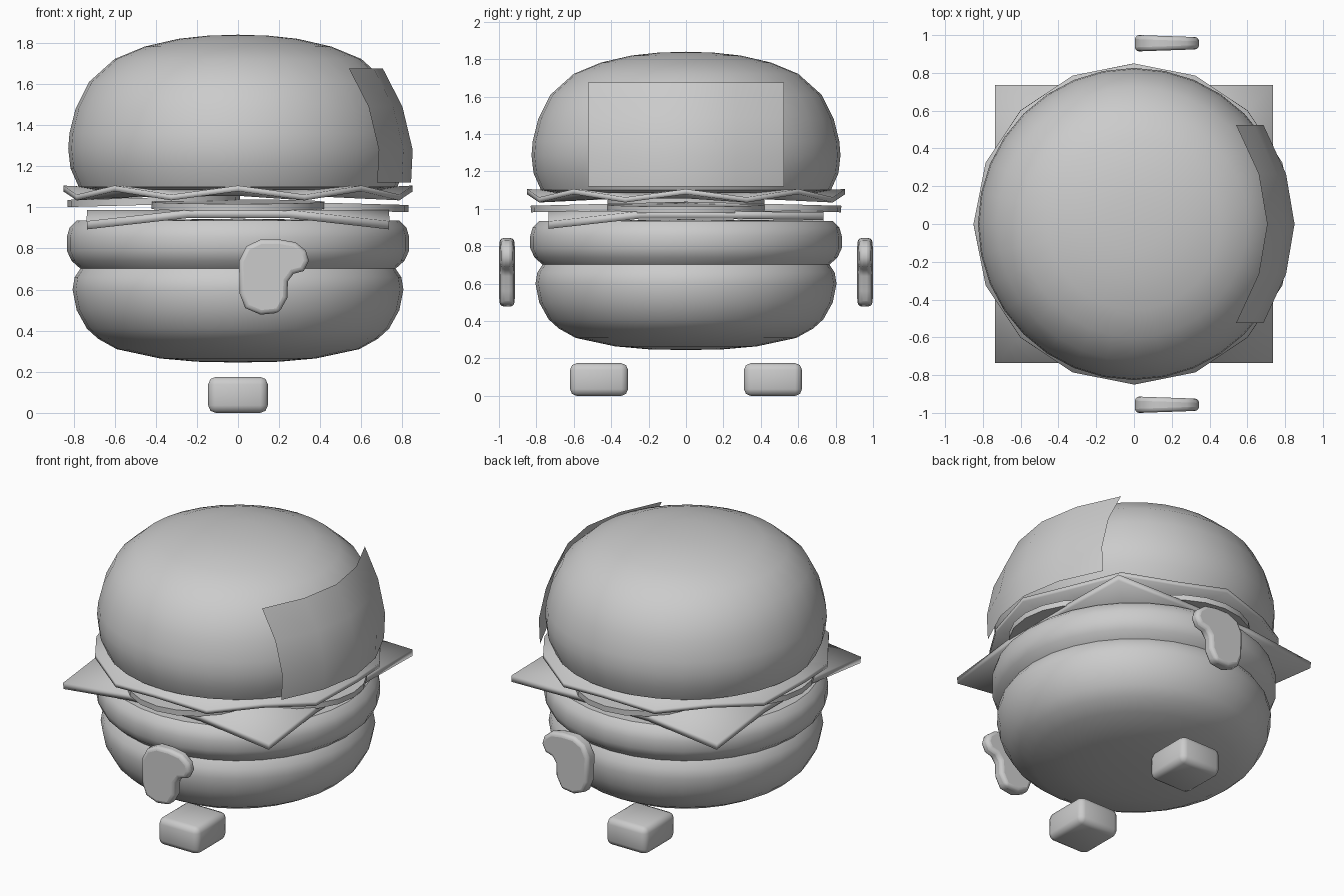
import bpy, bmesh, math
from mathutils import Matrix

if "Cube" in bpy.data.objects:
    bpy.data.objects.remove(bpy.data.objects["Cube"])


def finish(name, bm, angle=40):
    bmesh.ops.recalc_face_normals(bm, faces=bm.faces)
    me = bpy.data.meshes.new(name)
    bm.to_mesh(me)
    bm.free()
    ob = bpy.data.objects.new(name, me)
    bpy.context.collection.objects.link(ob)
    bpy.ops.object.select_all(action='DESELECT')
    bpy.context.view_layer.objects.active = ob
    ob.select_set(True)
    bpy.ops.object.shade_smooth_by_angle(angle=math.radians(angle))
    return ob


def lathe(name, profile, segments=32):
    bm = bmesh.new()
    vs = [bm.verts.new((r, 0, z)) for r, z in profile]
    es = [bm.edges.new(p) for p in zip(vs, vs[1:])]
    bmesh.ops.spin(bm, geom=vs + es, axis=(0, 0, 1), cent=(0, 0, 0),
                   steps=segments, angle=2 * math.pi)
    bmesh.ops.remove_doubles(bm, verts=bm.verts, dist=0.0005)
    return finish(name, bm)


def grid(name, rows, thickness=0):
    bm = bmesh.new()
    vs = [[bm.verts.new(p) for p in row] for row in rows]
    for a, b in zip(vs, vs[1:]):
        for i in range(len(a) - 1):
            bm.faces.new((a[i], a[i + 1], b[i + 1], b[i]))
    ob = finish(name, bm)
    if thickness:
        m = ob.modifiers.new("thickness", 'SOLIDIFY')
        m.thickness, m.offset = thickness, 0
    return ob


def bevel(ob, width, segments=2):
    m = ob.modifiers.new("rounding", 'BEVEL')
    m.width, m.segments, m.limit_method = width, segments, 'ANGLE'
    m.angle_limit = math.radians(50)


# Buns and patty
lathe("top_bun", [(0, 1.84), (.15, 1.835), (.29, 1.82), (.455, 1.782), (.60, 1.722),
                  (.725, 1.61), (.79, 1.48), (.82, 1.36), (.826, 1.285), (.815, 1.19),
                  (.775, 1.10), (.70, 1.085), (0, 1.085)])
lathe("bottom_bun", [(0, .245), (.2, .249), (.38, .265), (.59, .31), (.68, .36),
                     (.735, .41), (.785, .50), (.805, .60), (.795, .66), (.765, .705),
                     (0, .705)])
lathe("patty", [(0, .70), (.765, .70), (.81, .74), (.833, .79), (.833, .855),
                (.82, .90), (.785, .935), (0, .945)])

# Wavy lettuce leaf
bm = bmesh.new()
rings = []
for r, amp in ((.45, 0), (.85, .022)):
    rings.append([bm.verts.new((r * math.cos(i * math.pi / 8), r * math.sin(i * math.pi / 8),
                                1.07 + amp * (1 if i % 2 == 0 else -1))) for i in range(16)])
bm.faces.new(rings[0])
for i in range(16):
    j = (i + 1) % 16
    bm.faces.new((rings[0][i], rings[1][i], rings[1][j], rings[0][j]))
leaf = finish("lettuce", bm, 20)
m = leaf.modifiers.new("thickness", 'SOLIDIFY')
m.thickness, m.offset = .028, 0

# Four overlapping tomato slices
for i, z in enumerate((1.005, 1.01, 1.03, 1.01)):
    bm = bmesh.new()
    bmesh.ops.create_cone(bm, cap_ends=True, segments=20, radius1=.42, radius2=.42, depth=.035)
    place = (Matrix.Rotation(i * math.pi / 2, 4, 'Z') @ Matrix.Translation((.41, 0, z))
             @ Matrix.Rotation(math.radians(1.5), 4, 'Y'))
    bmesh.ops.transform(bm, matrix=place, verts=bm.verts)
    finish(f"tomato_slice_{i + 1}", bm)

# Cheese square with drooping corners
steps = (-.735, -.245, .245, .735)


def cheese_z(x, y):
    if abs(x) > .5 and abs(y) > .5:
        return .96 if x > 0 and y > 0 else .913
    return .968


grid("cheese", [[(x, y, cheese_z(x, y)) for x in steps] for y in steps], .04)

# Thin curved face panel on the bun
grid("face_panel", [[(x - inset, y, z) for y, inset in
                     ((-.525, .165), (-.265, .045), (0, 0), (.265, .045), (.525, .165))]
                    for x, z in ((.705, 1.675), (.80, 1.49), (.85, 1.28), (.842, 1.12))])

# Mitten hands and feet on both sides
hand = [(.005, .74), (.008, .58), (.035, .51), (.11, .478), (.20, .487), (.24, .56),
        (.243, .64), (.27, .677), (.32, .69), (.345, .74), (.33, .79), (.28, .83),
        (.20, .844), (.11, .844), (.04, .81)]
for side, s in (("front", -1), ("back", 1)):
    bm = bmesh.new()
    layers = [[bm.verts.new((x, s * (.957 + k * (.044 - .035 * x)), z)) for x, z in hand]
              for k in (-1, 1)]
    for loop in layers:
        bm.faces.new(loop)
    for i in range(len(hand)):
        j = (i + 1) % len(hand)
        bm.faces.new((layers[0][i], layers[0][j], layers[1][j], layers[1][i]))
    bevel(finish(f"{side}_hand", bm, 50), .022, 3)

    bm = bmesh.new()
    bmesh.ops.create_cube(bm, size=1, matrix=Matrix.Translation((0, s * .465, .0875))
                          @ Matrix.Diagonal((.29, .31, .175, 1)))
    bmesh.ops.bevel(bm, geom=bm.edges[:], offset=.036, segments=2, profile=.5,
                    affect='EDGES')
    finish(f"{side}_foot", bm, 50)
